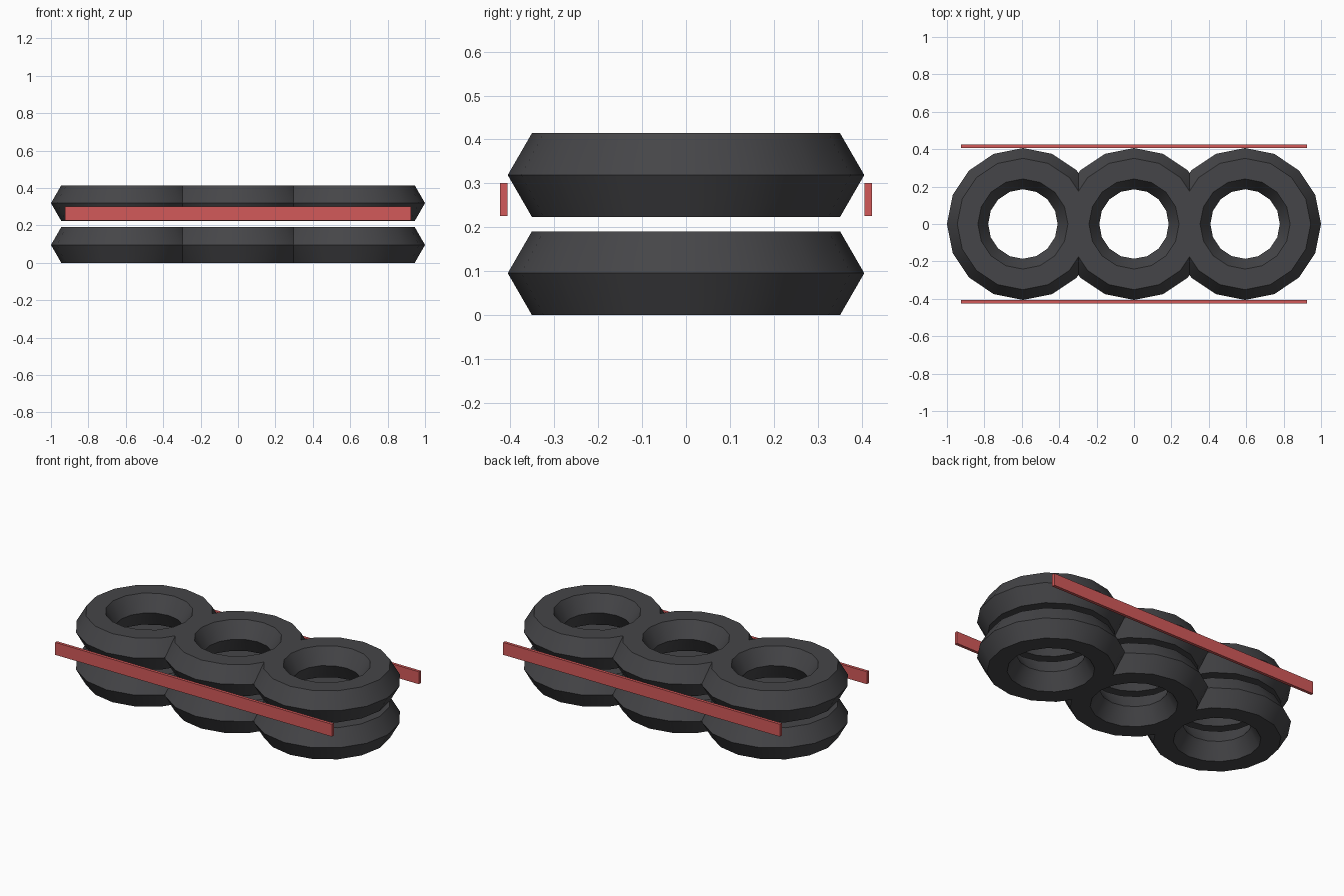
import bpy, math

if "Cube" in bpy.data.objects:
    bpy.data.objects.remove(bpy.data.objects["Cube"])

R, r = 0.296, 0.11          # ring and tube radius of a tyre
STEP, LAYERS = 0.594, (0.0955, 0.319)


def material(name, color):
    m = bpy.data.materials.new(name)
    m.diffuse_color = (*color, 1)
    m.use_nodes = True
    m.node_tree.nodes["Principled BSDF"].inputs["Base Color"].default_value = m.diffuse_color
    return m


rubber = material("rubber", (0.06, 0.06, 0.065))
red = material("red", (0.65, 0.1, 0.1))

# Tyres: two layers of three overlapping low-poly rings with hexagonal tubes
for layer, z in zip(("lower", "upper"), LAYERS):
    for side, i in (("left", -1), ("middle", 0), ("right", 1)):
        bpy.ops.mesh.primitive_torus_add(
            major_segments=16, minor_segments=6, major_radius=R,
            minor_radius=r, location=(i * STEP, 0, z))
        tyre = bpy.context.object
        tyre.name = f"tyre_{layer}_{side}"
        tyre.data.materials.append(rubber)
        bpy.ops.object.shade_smooth_by_angle(angle=math.radians(30))

# Rails: thin red strips touching the front and back of the stack
for name, s in (("front_rail", -1), ("back_rail", 1)):
    bpy.ops.mesh.primitive_cube_add(size=1, location=(0, s * 0.415, 0.2635))
    rail = bpy.context.object
    rail.name = name
    rail.dimensions = (1.85, 0.018, 0.075)
    bpy.ops.object.transform_apply(location=False, rotation=False, scale=True)
    rail.data.materials.append(red)
